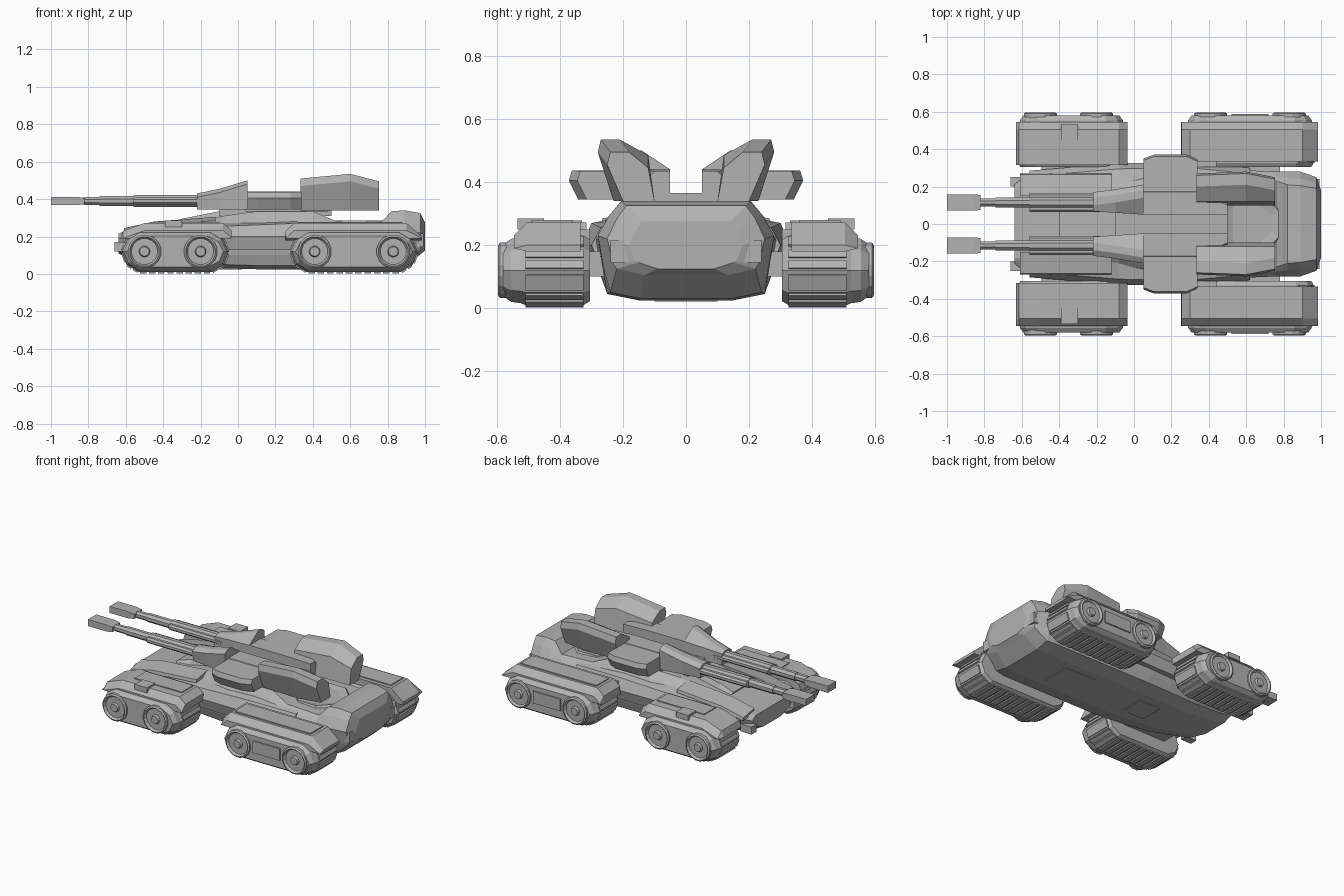
import bpy, bmesh, math
from mathutils import Vector

default_cube = bpy.data.objects.get("Cube")
if default_cube:
    bpy.data.objects.remove(default_cube)

grey = bpy.data.materials.new("armour_grey")
grey.use_nodes = True
colour = (0.45, 0.45, 0.45, 1)
grey.diffuse_color = colour
grey.node_tree.nodes["Principled BSDF"].inputs["Base Color"].default_value = colour


def loft(name, rings):
    """Skin a list of equal-length rings and cap both ends."""
    bm = bmesh.new()
    loops = [[bm.verts.new(point) for point in ring] for ring in rings]
    count = len(loops[0])
    for first, second in zip(loops, loops[1:]):
        for i in range(count):
            j = (i + 1) % count
            bm.faces.new((first[i], first[j], second[j], second[i]))
    bm.faces.new(loops[0])
    bm.faces.new(loops[-1])
    bmesh.ops.recalc_face_normals(bm, faces=bm.faces)
    mesh = bpy.data.meshes.new(name)
    bm.to_mesh(mesh)
    bm.free()
    mesh.materials.append(grey)
    thing = bpy.data.objects.new(name, mesh)
    bpy.context.collection.objects.link(thing)
    return thing


def pair(name, rings):
    """The same loft on both sides of the centre line."""
    for side, sign in (("left", 1), ("right", -1)):
        loft(side + "_" + name, [[(x, y * sign, z) for x, y, z in ring] for ring in rings])


def box_rings(x0, x1, y0, y1, z0, z1):
    return [[(x, y0, z0), (x, y1, z0), (x, y1, z1), (x, y0, z1)] for x in (x0, x1)]


def along_x(x, profile):
    return [(x, y, z) for y, z in profile]


def along_y(y, profile):
    return [(x, y, z) for x, z in profile]


def disc(x, z, radius, sides):
    return [(x + radius * math.cos(math.tau * (i + 0.5) / sides),
             z + radius * math.sin(math.tau * (i + 0.5) / sides)) for i in range(sides)]


# Hull: each station gives floor, side and deck sizes
def hull_ring(x, floor_w, floor_z, side_w, low_z, high_z, deck_w, deck_z):
    half = [(floor_w * 0.6, floor_z), (floor_w, floor_z + 0.02), (side_w - 0.02, low_z), (side_w, high_z),
            ((side_w + deck_w) / 2, high_z * 0.4 + deck_z * 0.6), (deck_w, deck_z)]
    return along_x(x, half + [(-y, z) for y, z in reversed(half)])


loft("hull", [hull_ring(*station) for station in (
    (-.64, .15, .11, .21, .15, .19, .18, .215),
    (-.58, .18, .08, .26, .14, .21, .19, .24),
    (-.3, .22, .04, .26, .12, .2, .17, .265),
    (-.08, .24, .03, .28, .1, .2, .16, .31),
    (.1, .25, .025, .29, .1, .2, .2, .335),
    (.4, .25, .025, .29, .1, .21, .21, .335),
    (.53, .25, .025, .29, .1, .22, .23, .28),
    (.76, .25, .025, .28, .1, .22, .23, .27),
    (.82, .25, .025, .28, .1, .23, .21, .335),
    (.89, .24, .03, .28, .12, .23, .205, .34),
    (.975, .22, .105, .25, .14, .22, .19, .325),
    (1.0, .15, .125, .18, .15, .2, .14, .275))])

# Hull details: cockpit, side fairings, nose prongs, belly hatches, rear vents
loft("cockpit", [along_x(x, [(-w, .25), (w, .25), (w * .7, z), (-w * .7, z)])
                 for x, w, z in ((-.4, .1, .265), (-.3, .09, .295), (-.1, .1, .335), (.05, .1, .34))])
pair("fairing", [along_x(x, [(.22, low), (y - .02, low), (y, .2), (y - .03, top), (.2, top + .02)])
                 for x, y, low, top in ((-.56, .285, .17, .225), (-.08, .325, .13, .255),
                                        (.3, .33, .13, .27), (.62, .3, .15, .255))])
pair("cheek_plate", [along_x(x, [(.15, z - .03), (.27, z - .04), (.265, z - .02), (.15, z)])
                     for x, z in ((-.61, .245), (-.45, .28), (-.12, .305))])
pair("nose_prong", box_rings(-.66, -.58, .2, .25, .12, .17))
loft("rear_hatch", box_rings(.38, .62, -.1, .1, .021, .035))
loft("front_hatch", box_rings(-.14, .02, -.08, .08, .024, .04))
pair("rear_vent", box_rings(.93, .992, .17, .24, .145, .215))
loft("engine_dish", [[(x, y, z) for x, y in disc(.62, 0, r, 8)]
                     for z, r in ((.26, .19), (.285, .17), (.275, .12))])


# Running gear: octagonal tracks with cleats, wheels, fenders and arms
def track(name, centre, half, wheels):
    right_edge = [(half - .09, .01), (half - .025, .05), (half, .12),
                  (half - .03, .19), (half - .09, .23)]
    outline = [(x, z) for x, z in right_edge] + [(-x, z) for x, z in reversed(right_edge)]

    def shape(inset):
        return [(centre + x * (1 - inset / half), .12 + (z - .12) * (1 - inset / .11)) for x, z in outline]

    pair(name + "_track", [along_y(.305, shape(.012)), along_y(.325, shape(0)),
                           along_y(.51, shape(0)), along_y(.53, shape(.008))])
    pair(name + "_side_plate", [along_y(.52, shape(.005)), along_y(.555, shape(.01)),
                                along_y(.58, shape(.028))])
    for start, end in zip(outline, outline[1:] + outline[:1]):
        a, b = Vector(start), Vector(end)
        step = b - a
        if a.y > .2 and b.y > .2:
            continue
        out = Vector((step.y, -step.x)).normalized() * .008
        if out.dot((a + b) / 2 - Vector((0, .12))) < 0:
            out = -out
        count = max(1, round(step.length / .05))
        for i in range(count):
            p, q = a + step * (i + .12) / count, a + step * (i + .82) / count
            cleat = [(centre + v.x, v.y) for v in (p, q, q + out, p + out)]
            pair(name + "_cleat", [along_y(y, cleat) for y in (.325, .51)])
    for x in wheels:
        pair(name + "_wheel", [along_y(y, disc(x, .12, r, 16)) for y, r in
                               ((.54, .09), (.59, .09), (.597, .08), (.582, .07), (.582, .03), (.597, .025))])
    span = (max(wheels) - min(wheels)) / 2 - .11
    middle = sum(wheels) / len(wheels)
    if span > .06:
        pair(name + "_skirt", box_rings(middle - span, middle + span, .56, .588, .09, .17))
    pair(name + "_arm", box_rings(centre - .16, centre + .16, .2, .34, .1, .18))


def fender(name, top, inner):
    lowered = [(x, max(z - .04, .19)) for x, z in top]
    pair(name + "_fender", [along_y(inner, top), along_y(.505, top), along_y(.545, lowered)])


track("front", -.335, .285, (-.5, -.2))
track("rear", .62, .34, (.41, .83))
fender("front", [(-.63, .19), (-.615, .23), (-.5, .272), (-.08, .272), (-.035, .235), (-.035, .19)], .315)
fender("rear", [(.25, .18), (.255, .23), (.3, .272), (.9, .272), (.985, .2), (.985, .18)], .335)
pair("fender_inner_step", box_rings(.28, .44, .305, .35, .19, .25))
pair("front_fender_hatch", box_rings(-.39, -.3, .45, .535, .25, .285))
pair("front_fender_panel", box_rings(-.45, -.1, .33, .45, .26, .278))
pair("rear_fender_panel", box_rings(.32, .88, .36, .49, .26, .279))

# Turret: low centre, raised halves, side pods, front horns, rear fins
loft("turret_centre", box_rings(-.1, .5, -.12, .12, .31, .365))
pair("turret_half", [along_x(x, [(.05, .335), (w, .335), (w, top - .02), (w - .02, top), (.05, top)])
                     for x, w, top in ((.04, .19, .44), (.34, .19, .44), (.5, .12, .435))])
pair("side_pod", [along_x(x, [(.12, .345), (y - .03, .345), (y, .405), (y - .01, top), (.12, top)])
                  for x, y, top in ((.05, .35, .435), (.11, .372, .437), (.28, .372, .437), (.34, .345, .435))])
pair("horn", [along_x(x, [(y0, .345), (y1, .345), (y1 + .01, top - .02), (y1 - .02, top),
                          (y1 - .06, top), (y0, inner)])
              for x, y0, y1, top, inner in ((-.22, .068, .16, .43, .42), (-.1, .06, .175, .455, .43),
                                            (.05, .05, .2, .5, .44))])
pair("rear_fin", [along_x(x, [(.1, .34), (y - .05, .34), (y, top - .04), (y - .01, top),
                              (y - .07, top), (.12, top - .05)])
                  for x, y, top in ((.335, .27, .51), (.6, .28, .535), (.755, .25, .495))])

# Twin guns: sleeves, barrels and flat muzzles
for side, y in (("left", .115), ("right", -.115)):
    def tube(name, x0, x1, radius, offset=0):
        loft(side + "_" + name, [along_x(x, disc(y + offset, .39, radius, 8)) for x in (x0, x1)])
    tube("barrel", -.88, -.7, .019)
    tube("barrel_collar", -.82, -.73, .024)
    tube("mid_barrel", -.74, -.5, .028)
    tube("gun_sleeve", -.56, -.1, .034)
    for offset in (-.033, .033):
        tube("recoil_rail", -.56, -.12, .02, offset)
    loft(side + "_muzzle", [along_x(x, [(y - w, .39 - h), (y + w, .39 - h), (y + w, .39 + h), (y - w, .39 + h)])
                            for x, w, h in ((-1, .044, .022), (-.86, .044, .022), (-.82, .04, .016))])
